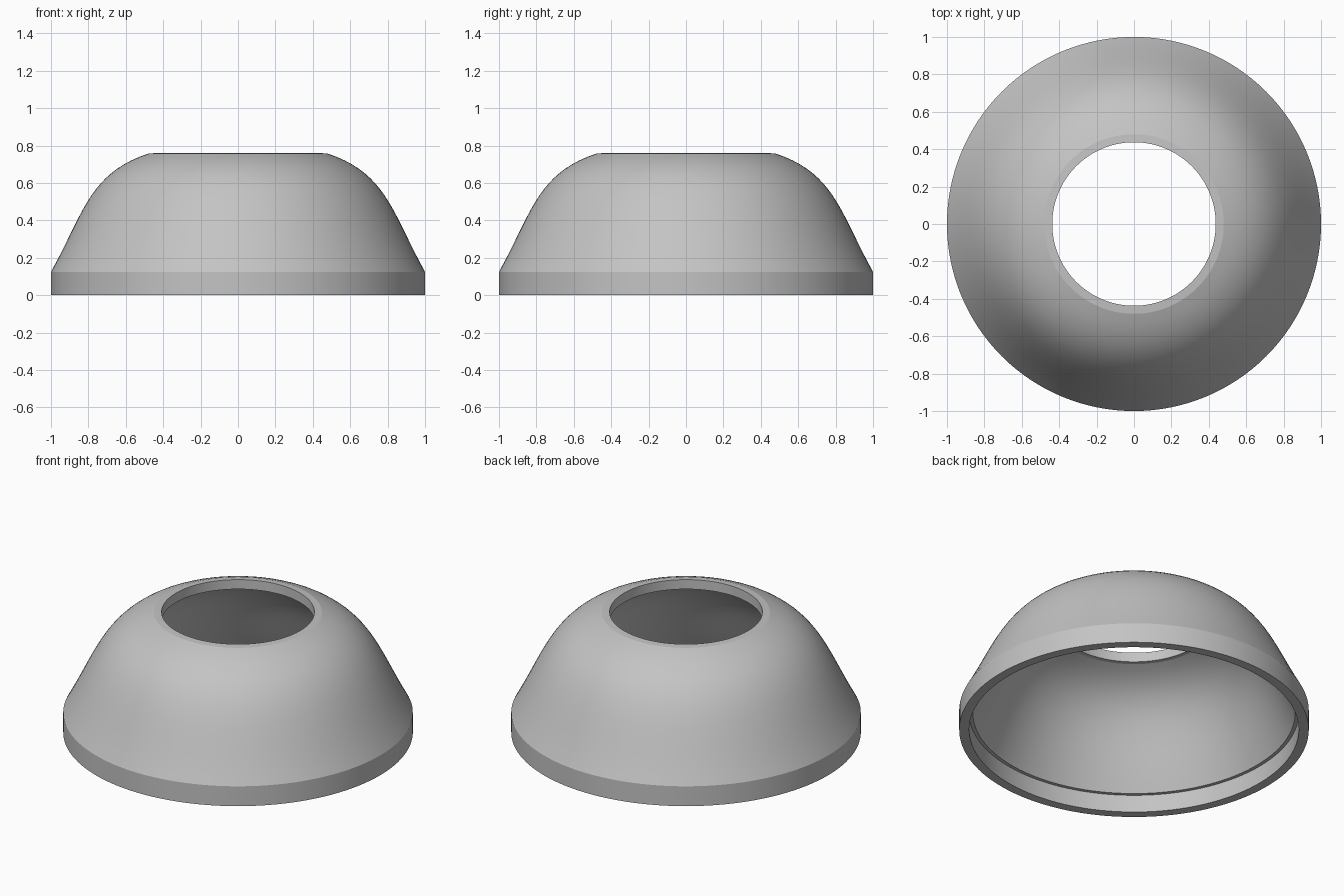
import bpy, bmesh, math
from mathutils import Vector, geometry

cube = bpy.data.objects.get("Cube")
if cube:
    bpy.data.objects.remove(cube, do_unlink=True)

SIDES = 128

# Single grey finish
grey = bpy.data.materials.new("plain_grey")
grey.use_nodes = True
colour = (0.55, 0.55, 0.55, 1)
grey.diffuse_color = colour
grey.node_tree.nodes["Principled BSDF"].inputs["Base Color"].default_value = colour


def curve(start, handle_a, handle_b, end, count=20):
    """Sample a Bezier segment of the profile as (radius, height)."""
    pts = geometry.interpolate_bezier(*[Vector((r, z, 0)) for r, z in
                                        (start, handle_a, handle_b, end)], count)
    return [(p.x, p.y) for p in pts]


def lathe(name, profile):
    """Revolve a closed (radius, height) profile around z."""
    bm = bmesh.new()
    rings = []
    for i in range(SIDES):
        a = 2 * math.pi * i / SIDES
        rings.append([bm.verts.new((r * math.cos(a), r * math.sin(a), z))
                      for r, z in profile])
    n = len(profile)
    for i in range(SIDES):
        here, there = rings[i], rings[(i + 1) % SIDES]
        for j in range(n):
            k = (j + 1) % n
            bm.faces.new((here[j], there[j], there[k], here[k]))
    bmesh.ops.recalc_face_normals(bm, faces=bm.faces)
    mesh = bpy.data.meshes.new(name)
    bm.to_mesh(mesh)
    bm.free()
    mesh.materials.append(grey)
    obj = bpy.data.objects.new(name, mesh)
    bpy.context.collection.objects.link(obj)
    bpy.ops.object.select_all(action='DESELECT')
    obj.select_set(True)
    bpy.context.view_layer.objects.active = obj
    bpy.ops.object.shade_smooth_by_angle(angle=math.radians(15))
    return obj


# Outer wall: upright rim, then a flared bell up to the flat lip
outer = [(1, 0)] + curve((1, 0.125), (0.824, 0.442), (0.795, 0.652), (0.48, 0.757))
# Straight-sided opening at the top
opening = [(0.437, 0.76), (0.437, 0.7)]
# Inner wall: bell cavity down to a small ledge, then the rim recess
inner = curve((0.46, 0.698), (0.73, 0.6), (0.76, 0.41), (0.922, 0.11))
recess = [(0.943, 0.11), (0.943, 0)]

lathe("bell_cover", outer + opening + inner + recess)
